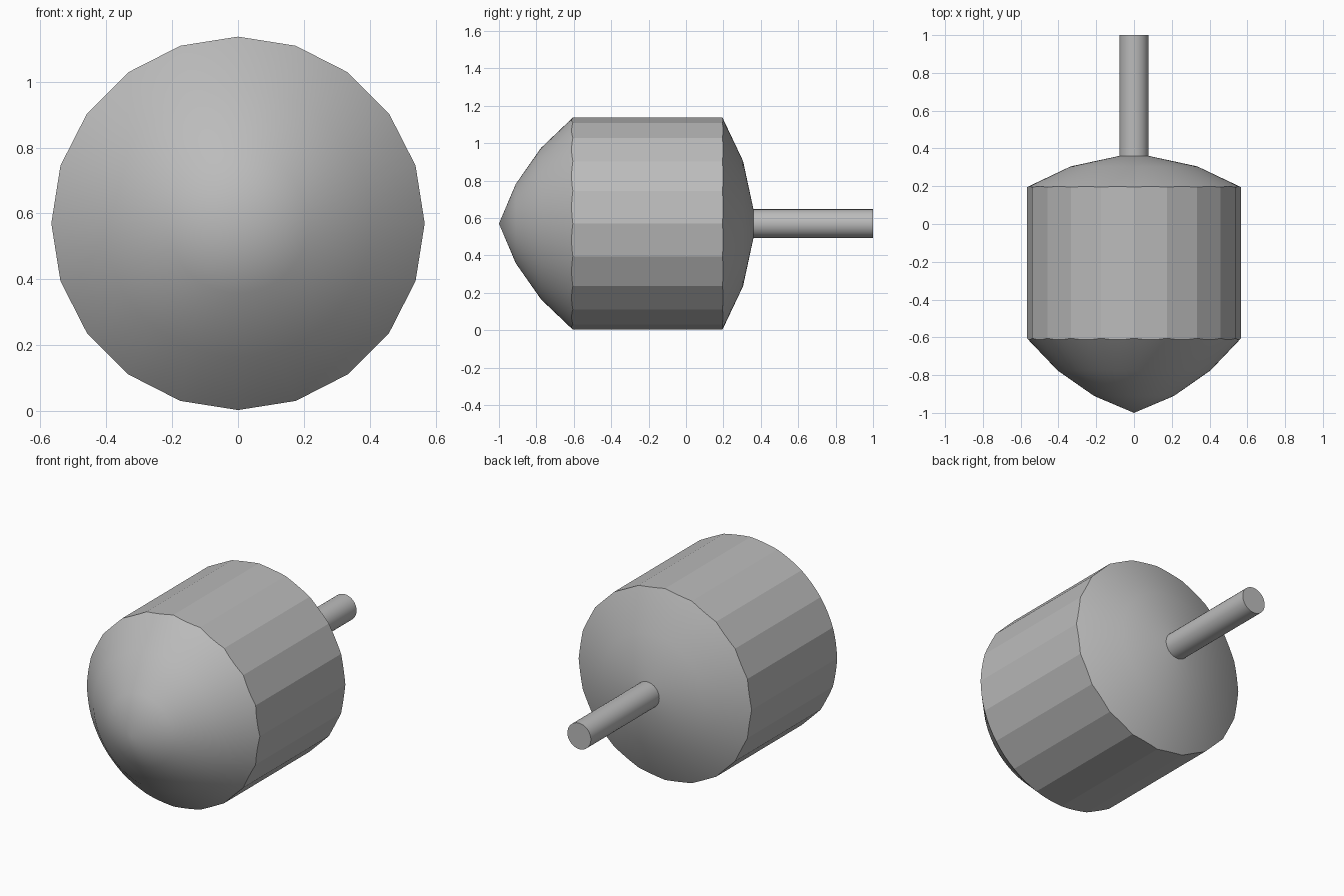
import bpy
import bmesh
import math

cube = bpy.data.objects.get("Cube")
if cube:
    bpy.data.objects.remove(cube, do_unlink=True)

CENTRE_Z = 0.57
RADIUS = 0.567
SIDES = 20          # flat sides of the barrel
STEPS = 4           # lathe steps per flat side

grey = bpy.data.materials.new("plain grey")
grey.use_nodes = True
colour = (0.5, 0.5, 0.5, 1)
grey.diffuse_color = colour
grey.node_tree.nodes["Principled BSDF"].inputs["Base Color"].default_value = colour


def flat_radius(angle):
    """Distance from the axis to the wall of the flat-sided barrel."""
    half = math.pi / SIDES
    return RADIUS * math.cos(half) / math.cos(angle % (2 * half) - half)


def front_rim(angle):
    r = flat_radius(angle)
    return r, -0.605 - (RADIUS - r)


def rear_rim(angle):
    r = flat_radius(angle)
    return r, 0.195 + 0.47 * (RADIUS - r)


def lathe(name, profile, steps, smooth):
    """Turn a front-to-back profile of (radius, y) points or rims about the y axis."""
    bm = bmesh.new()
    rings = []
    for point in profile:
        ring = []
        for i in range(steps):
            angle = 2 * math.pi * i / steps
            r, y = point(angle) if callable(point) else point
            ring.append(bm.verts.new((r * math.cos(angle), y, CENTRE_Z + r * math.sin(angle))))
        rings.append(ring)
    for a, b in zip(rings, rings[1:]):
        for i in range(steps):
            j = (i + 1) % steps
            bm.faces.new((a[i], a[j], b[j], b[i]))
    bmesh.ops.remove_doubles(bm, verts=bm.verts, dist=0.0001)
    # Outward is away from the axis; the first face tells which way round
    bm.normal_update()
    face = max(bm.faces, key=lambda f: f.calc_center_median().x)
    if face.normal.x < 0:
        bmesh.ops.reverse_faces(bm, faces=bm.faces)
    for f in bm.faces:
        f.smooth = smooth
    mesh = bpy.data.meshes.new(name)
    bm.to_mesh(mesh)
    bm.free()
    mesh.materials.append(grey)
    obj = bpy.data.objects.new(name, mesh)
    bpy.context.collection.objects.link(obj)
    return obj


# Pointed nose, flat-sided barrel and shallow rear dome
around = SIDES * STEPS
lathe("nose", [(0, -1), (0.212, -0.91), (0.405, -0.775), front_rim], around, True)
lathe("barrel", [front_rim, rear_rim], around, False)
lathe("rear_dome", [rear_rim, (0.335, 0.305), (0.08, 0.36), (0, 0.362)], around, True)

# Thin shaft at the back
bpy.ops.mesh.primitive_cylinder_add(vertices=32, radius=0.077, depth=0.66,
                                    location=(0, 0.67, CENTRE_Z),
                                    rotation=(math.pi / 2, 0, 0))
shaft = bpy.context.object
shaft.name = "shaft"
shaft.data.materials.append(grey)
bpy.ops.object.shade_smooth_by_angle(angle=math.radians(30))
